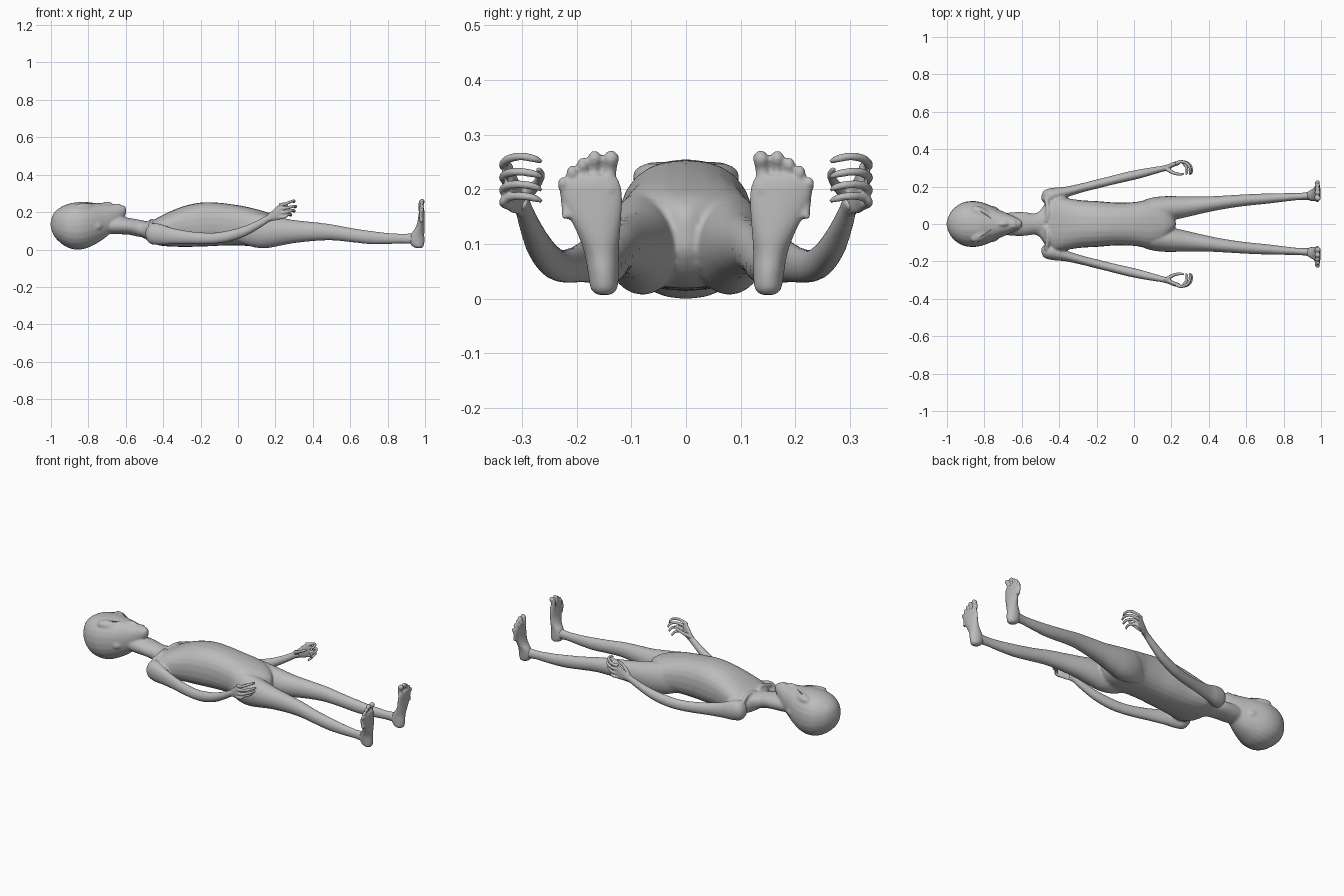
import bpy, bmesh, math
from mathutils import Vector, Matrix

if "Cube" in bpy.data.objects:
    bpy.data.objects.remove(bpy.data.objects["Cube"])

skin = bpy.data.materials.new("grey skin")
skin.use_nodes = True
COLOUR = (0.5, 0.5, 0.5, 1)
skin.diffuse_color = COLOUR
skin.node_tree.nodes["Principled BSDF"].inputs["Base Color"].default_value = COLOUR


def spline(rows, steps=5):
    """Smooth interpolation through rows of numbers."""
    out = []
    for i in range(len(rows) - 1):
        p0, p1 = rows[max(i - 1, 0)], rows[i]
        p2, p3 = rows[i + 1], rows[min(i + 2, len(rows) - 1)]
        for s in range(steps):
            t = s / steps
            out.append([b + 0.5 * t * (c - a + t * (2*a - 5*b + 4*c - d + t * (3*(b - c) + d - a)))
                        for a, b, c, d in zip(p0, p1, p2, p3)])
    return out + [list(rows[-1])]


def loft(bm, rows, axis=None, power=2.0, sides=24):
    """Rows are x, y, z, half width, half height; axis fixes the section plane."""
    rows = spline(rows)
    rings = []
    for i, (x, y, z, a, b) in enumerate(rows):
        t = Vector(axis) if axis else (
            Vector(rows[min(i + 1, len(rows) - 1)][:3]) - Vector(rows[max(i - 1, 0)][:3])).normalized()
        up = Vector((0, 0, 1)) if abs(t.z) < 0.9 else Vector((1, 0, 0))
        u = up.cross(t).normalized()
        v = t.cross(u)
        ring = []
        for k in range(sides):
            ang = 2 * math.pi * k / sides
            c, s = math.cos(ang), math.sin(ang)
            c = math.copysign(abs(c) ** (2 / power), c)
            s = math.copysign(abs(s) ** (2 / power), s)
            ring.append(bm.verts.new(Vector((x, y, z)) + u * c * max(a, 0.001) + v * s * max(b, 0.001)))
        rings.append(ring)
    for r, q in zip(rings, rings[1:]):
        for k in range(sides):
            n = (k + 1) % sides
            bm.faces.new((r[k], r[n], q[n], q[k]))
    bm.faces.new(rings[0][::-1])
    bm.faces.new(rings[-1])


def span(rows):
    """Convert x, half width, bottom, top into centred loft rows."""
    return [(x, 0, (lo + hi) / 2, w, (hi - lo) / 2) for x, w, lo, hi in rows]


def ball(bm, centre, size, turn=0.0, tilt=0.0):
    m = (Matrix.Translation(centre) @ Matrix.Rotation(turn, 4, 'Z') @ Matrix.Rotation(tilt, 4, 'X')
         @ Matrix.Diagonal((*size, 1)))
    bmesh.ops.create_uvsphere(bm, u_segments=24, v_segments=14, radius=1, matrix=m)


def mirror(bm):
    """Copy everything so far across y = 0."""
    geom = bmesh.ops.duplicate(bm, geom=bm.verts[:] + bm.edges[:] + bm.faces[:])["geom"]
    verts = [g for g in geom if isinstance(g, bmesh.types.BMVert)]
    faces = [g for g in geom if isinstance(g, bmesh.types.BMFace)]
    for v in verts:
        v.co.y *= -1
    bmesh.ops.reverse_faces(bm, faces=faces)


def finish(name, bm, voxel, smooth):
    """Fuse the overlapping shells into one smooth skin."""
    bmesh.ops.recalc_face_normals(bm, faces=bm.faces)
    me = bpy.data.meshes.new(name)
    bm.to_mesh(me)
    bm.free()
    me.materials.append(skin)
    ob = bpy.data.objects.new(name, me)
    bpy.context.collection.objects.link(ob)
    for p in me.polygons:
        p.use_smooth = True
    rm = ob.modifiers.new("fuse", 'REMESH')
    rm.mode, rm.voxel_size, rm.use_smooth_shade = 'VOXEL', voxel, True
    sm = ob.modifiers.new("soften", 'SMOOTH')
    sm.factor, sm.iterations = 0.5, smooth
    return ob


X = (1, 0, 0)

# Body: paired limbs first, then the centre parts
bm = bmesh.new()
loft(bm, [(0.00, .065, .11, .04, .07), (0.08, .075, .105, .062, .092), (0.15, .08, .097, .068, .09),
          (0.22, .086, .096, .063, .077), (0.30, .094, .096, .053, .062), (0.40, .106, .096, .042, .051),
          (0.50, .118, .092, .035, .043), (0.60, .128, .078, .031, .038), (0.70, .135, .065, .028, .036),
          (0.80, .142, .059, .023, .030), (0.88, .147, .058, .019, .026), (0.93, .15, .058, .021, .028),
          (0.965, .15, .055, .02, .025)], X)
loft(bm, [(-.485, .12, .09, .015, .025), (-.46, .142, .086, .042, .056), (-.42, .158, .08, .037, .056),
          (-.36, .172, .072, .028, .045), (-.28, .193, .065, .024, .036), (-.20, .213, .06, .024, .032),
          (-.12, .233, .061, .024, .03), (-.05, .25, .072, .025, .03), (.03, .268, .096, .024, .027),
          (.10, .284, .13, .02, .022), (.16, .297, .165, .016, .019), (.19, .303, .182, .016, .02)])
loft(bm, [(-.47, .135, .13, .012, .013), (-.46, .07, .152, .012, .012), (-.47, .015, .15, .01, .01)])
mirror(bm)
loft(bm, span([(-.56, .05, .08, .15), (-.51, .065, .065, .15), (-.47, .115, .04, .15), (-.42, .145, .022, .175),
               (-.36, .138, .016, .205), (-.28, .127, .014, .235), (-.19, .122, .016, .252),
               (-.10, .115, .02, .25), (0, .117, .022, .237), (.07, .128, .018, .223),
               (.13, .12, .022, .207), (.18, .075, .04, .19), (.215, .025, .075, .165), (.225, .002, .1, .14)]),
     X, 2.4)
loft(bm, span([(-.75, .05, .09, .17), (-.66, .062, .082, .175), (-.59, .064, .08, .17),
               (-.53, .057, .068, .16), (-.48, .07, .06, .15)]), X)

# Head, with brow, nose and lips
loft(bm, span([(-1.003, .004, .13, .14), (-.99, .045, .085, .185), (-.965, .082, .05, .215),
               (-.92, .113, .015, .24), (-.87, .123, .0, .252), (-.82, .118, .004, .255), (-.77, .1, .025, .25),
               (-.72, .076, .055, .247), (-.67, .054, .1, .242), (-.63, .035, .15, .238),
               (-.605, .02, .18, .232), (-.597, .003, .2, .215)]), X, 2.2)
ball(bm, (-.70, 0, .243), (.03, .011, .014))
for lip_x in (-.652, -.638):
    ball(bm, (lip_x, 0, .237), (.007, .024, .009))
for s in (1, -1):
    ball(bm, (-.815, s * .06, .228), (.062, .028, .02), -s * .5, -s * .38)
    ball(bm, (-.745, s * .085, .125), (.022, .009, .016), -s * .45)
finish("body", bm, .0065, 5)

# Feet, soles facing outward along x, toes pointing up
bm = bmesh.new()
loft(bm, [(.968, .15, .007, .012, .012), (.962, .15, .018, .024, .03), (.957, .151, .045, .028, .04),
          (.96, .154, .08, .031, .036), (.973, .159, .115, .038, .025), (.979, .166, .15, .048, .019),
          (.981, .172, .185, .056, .016), (.983, .174, .21, .054, .013), (.983, .173, .225, .044, .009)], (0, 0, 1))
toes = [(.137, .27, .015), (.167, .27, .013), (.189, .257, .011), (.208, .243, .011), (.225, .222, .010)]
for i, (y, top, r) in enumerate(toes):
    base = .172 + (y - .172) * .85
    loft(bm, [(.982, base, top - .075, r, r), (.976, (base + y) / 2, top - .035, r * .85, r * .85),
              (.984, y, top - .012, r, r), (.986, y, top, r * .4, r * .4)], sides=12)
mirror(bm)
finish("feet", bm, .004, 3)

# Hands: cupped palm, four curled fingers and a thumb
bm = bmesh.new()
loft(bm, [(.15, .295, .16, .016, .018), (.18, .304, .178, .015, .025), (.21, .318, .195, .013, .038),
          (.235, .325, .207, .011, .042), (.245, .327, .21, .006, .03)], X)
fingers = [(.172, .178, .285), (.194, .199, .303), (.217, .222, .310), (.24, .25, .302)]
for z, tip, reach in fingers:
    loft(bm, [(.222, .324, z, .010, .010), (.252, .334, z + .004, .0085, .0085),
              (reach - .022, .325, (z + tip) / 2 + .01, .008, .008), (reach - .004, .303, tip + .01, .0075, .0075),
              (reach - .002, .278, tip + .006, .007, .007), (reach - .008, .264, tip, .004, .004)], sides=12)
loft(bm, [(.172, .3, .185, .014, .014), (.195, .282, .2, .011, .011), (.22, .27, .214, .0085, .0085),
          (.248, .266, .228, .008, .008), (.268, .27, .238, .004, .004)], sides=12)
mirror(bm)
finish("hands", bm, .0035, 3)

# Closed eyelid seams and mouth line as thin strips
bm = bmesh.new()
for s in (1, -1):
    loft(bm, [(-.868, s * .09, .219, .002, .002), (-.83, s * .073, .243, .0025, .0025),
              (-.79, s * .05, .2475, .0025, .0025), (-.762, s * .03, .247, .002, .002)], sides=8)
finish("eyelid_seams", bm, .0015, 1)
